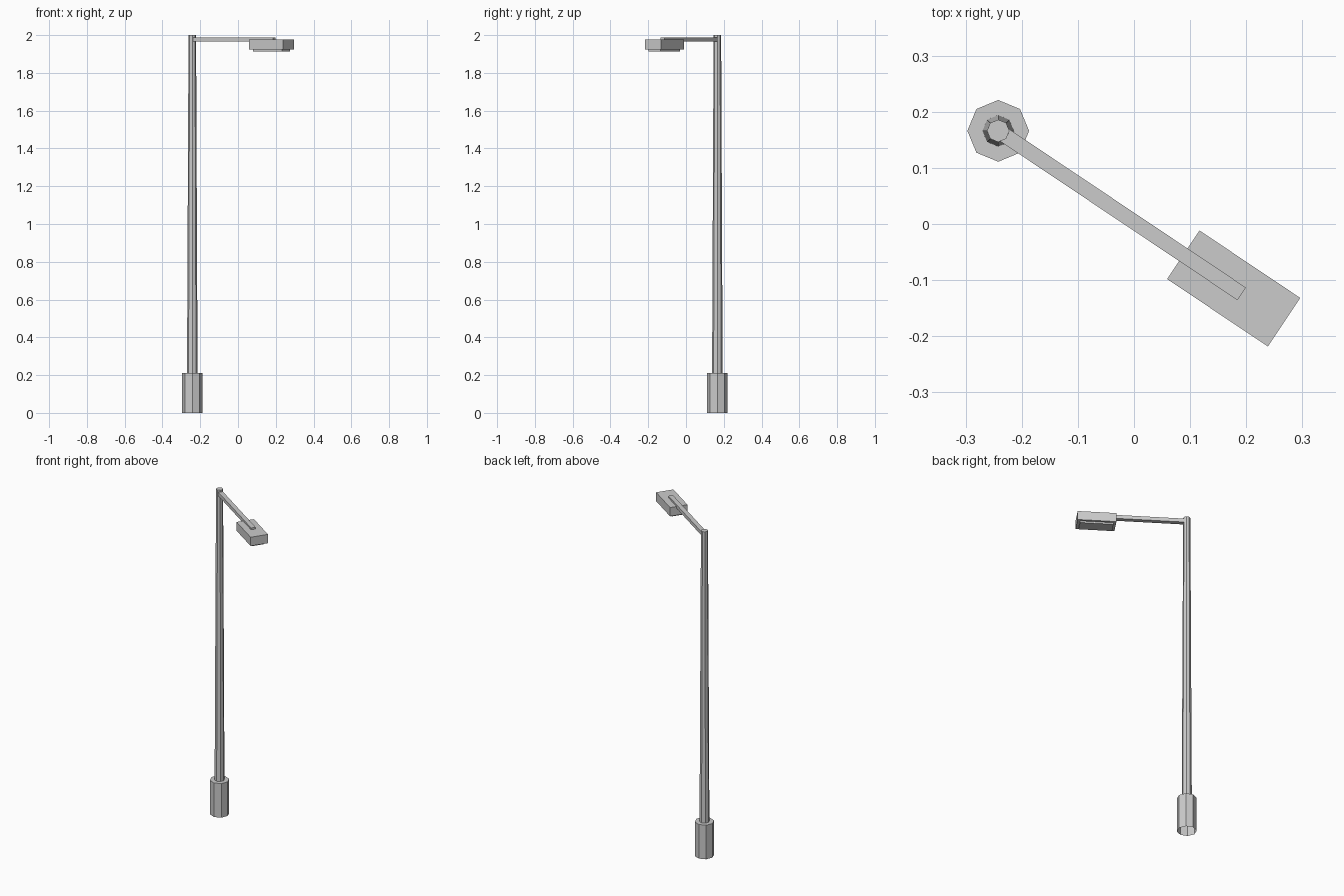
import bpy, bmesh, math
from mathutils import Matrix, Vector

if "Cube" in bpy.data.objects:
    bpy.data.objects.remove(bpy.data.objects["Cube"])

POLE = Vector((-0.242, 0.166, 0.0))
ANGLE = math.radians(-33.8)
FRAME = Matrix.Translation(POLE) @ Matrix.Rotation(ANGLE, 4, 'Z')


def finish(name, bm):
    bmesh.ops.recalc_face_normals(bm, faces=bm.faces)
    me = bpy.data.meshes.new(name)
    bm.to_mesh(me)
    bm.free()
    ob = bpy.data.objects.new(name, me)
    bpy.context.collection.objects.link(ob)
    return ob


def column(name, profile, sides=8):
    """Faceted column from (radius, z) rings, capped on top, open below."""
    bm = bmesh.new()
    rings = []
    for r, z in profile:
        rings.append([bm.verts.new((POLE.x + r * math.cos(math.tau * i / sides),
                                    POLE.y + r * math.sin(math.tau * i / sides), z))
                      for i in range(sides)])
    for a, b in zip(rings, rings[1:]):
        for i in range(sides):
            j = (i + 1) % sides
            bm.faces.new((a[i], a[j], b[j], b[i]))
    bm.faces.new(rings[-1])
    return finish(name, bm)


def bar(name, start, end, width, z0, z1):
    """Box laid along the arm direction, measured outwards from the pole."""
    bm = bmesh.new()
    size = Matrix.Diagonal((end - start, width, z1 - z0, 1))
    place = Matrix.Translation(((start + end) / 2, 0, (z0 + z1) / 2))
    bmesh.ops.create_cube(bm, size=1, matrix=FRAME @ place @ size)
    return finish(name, bm)


# Base sleeve stepping in to the tapered pole
column("pole_with_base", [(0.055, 0.0), (0.055, 0.21), (0.028, 0.21), (0.02, 2.0)])
# Horizontal arm
bar("arm", 0.012, 0.522, 0.027, 1.966, 1.988)
# Lamp housing and the inset lens beneath it
bar("lamp_housing", 0.397, 0.613, 0.104, 1.923, 1.977)
bar("lamp_lens", 0.412, 0.598, 0.075, 1.913, 1.93)
